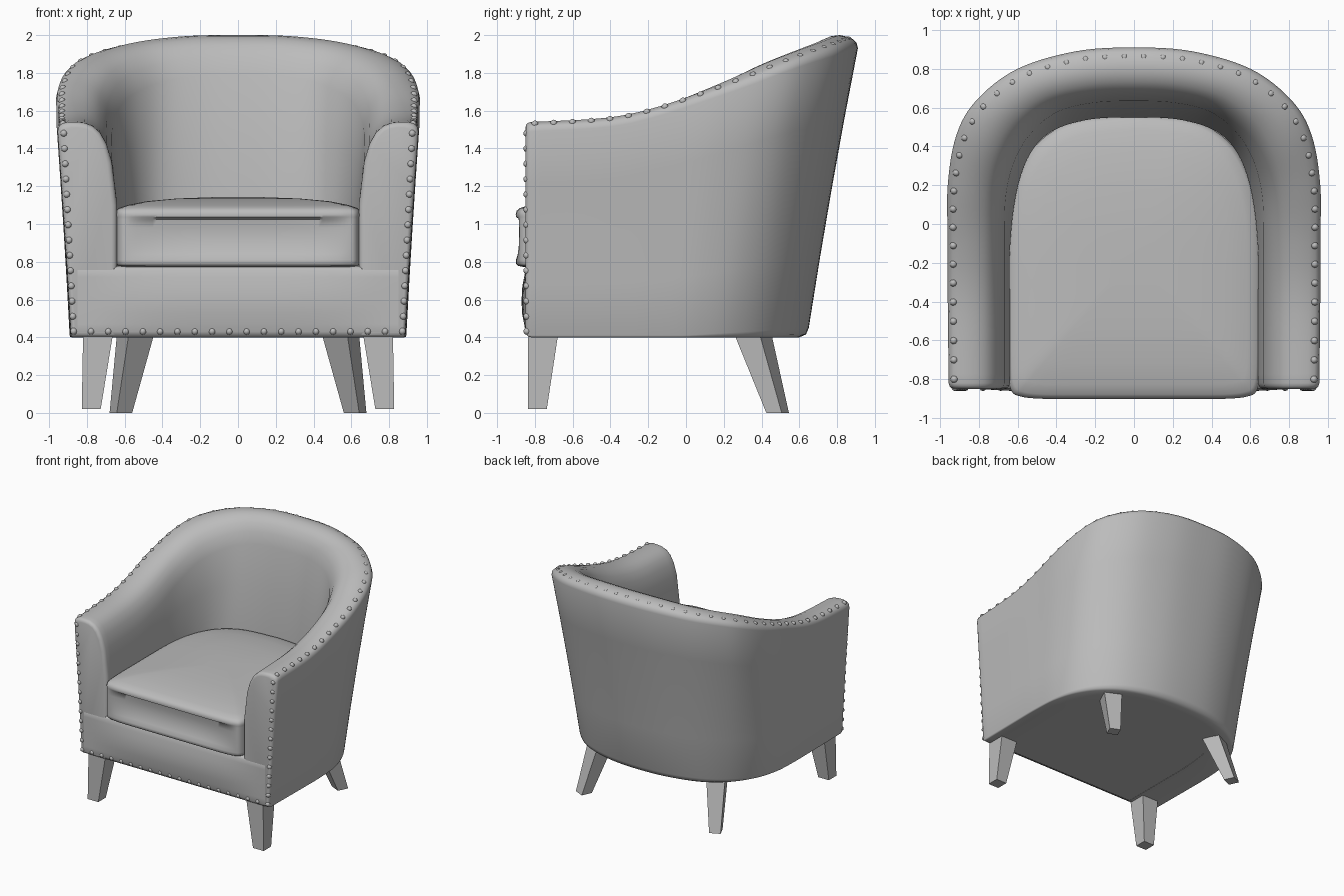
import bpy, bmesh, math
from mathutils import Vector, Matrix

default = bpy.data.objects.get("Cube")
if default:
    bpy.data.objects.remove(default, do_unlink=True)

grey = bpy.data.materials.new("plain grey")
grey.use_nodes = True
grey.diffuse_color = (.5, .5, .5, 1)
for node in grey.node_tree.nodes:
    if node.type == 'BSDF_PRINCIPLED':
        node.inputs["Base Color"].default_value = grey.diffuse_color
        node.inputs["Roughness"].default_value = .7


def finish(bm, name, angle=40):
    """Turn a bmesh into a named, shaded object."""
    bmesh.ops.recalc_face_normals(bm, faces=bm.faces)
    mesh = bpy.data.meshes.new(name)
    bm.to_mesh(mesh)
    bm.free()
    mesh.materials.append(grey)
    ob = bpy.data.objects.new(name, mesh)
    bpy.context.collection.objects.link(ob)
    if angle:
        for other in bpy.context.selected_objects:
            other.select_set(False)
        ob.select_set(True)
        bpy.context.view_layer.objects.active = ob
        bpy.ops.object.shade_smooth_by_angle(angle=math.radians(angle))


def smooth_path(rows, steps):
    """Catmull-Rom interpolation of rows of numbers."""
    out = []
    for i in range(len(rows) - 1):
        quad = [rows[max(0, min(len(rows) - 1, i + k))] for k in (-1, 0, 1, 2)]
        for s in range(steps):
            t = s / steps
            out.append([.5 * (2 * b + (c - a) * t + (2 * a - 5 * b + 4 * c - d) * t * t
                              + (3 * b - a - 3 * c + d) * t ** 3) for a, b, c, d in zip(*quad)])
    return out + [list(rows[-1])]


def loft(bm, rings, closed=True):
    """Bridge successive rings of points; return the vertex rings."""
    vs = [[bm.verts.new(p) for p in ring] for ring in rings]
    for a, b in zip(vs, vs[1:]):
        n = len(a)
        for i in range(n if closed else n - 1):
            j = (i + 1) % n
            bm.faces.new((a[i], a[j], b[j], b[i]))
    return vs


# Wrap-around stations: top outer xy, base outer xy, seat inner xy, top inner xy, height
FRONT = -.82
half = [
    (.955, FRONT, .885, FRONT, .64, FRONT, .668, FRONT, 1.54),
    (.96, -.4, .89, -.4, .64, -.4, .668, -.4, 1.565),
    (.96, -.1, .89, -.17, .64, -.15, .668, -.1, 1.635),
    (.96, .2, .875, .05, .62, .08, .66, .15, 1.745),
    (.915, .46, .82, .24, .58, .26, .61, .34, 1.85),
    (.81, .64, .705, .41, .51, .4, .52, .48, 1.915),
    (.6, .8, .53, .54, .4, .49, .39, .58, 1.965),
    (.3, .89, .28, .625, .22, .54, .21, .625, 1.995),
    (0, .91, 0, .65, 0, .55, 0, .635, 2),
]
mirrored = [tuple(-v if k in (0, 2, 4, 6) else v for k, v in enumerate(r)) for r in half[-2::-1]]
stations = smooth_path(half + mirrored, 6)

BASE = .4
ROLL = ((.025, .022), (.09, .008), (.2, 0), (.35, 0), (.5, .005), (.65, .022), (.78, .055),
        (.9, .115), (1, .21))


def tilt(y):
    """How far the outer rim drops below the crest, growing towards the back."""
    return .02 * max(0, min(1, y / .4))


def section(row):
    """Cross-section of the padded wall: base, outside, rolled top, inside."""
    top, base, seat, inner = [Vector(row[k:k + 2]) for k in (0, 2, 4, 6)]
    h = row[8]
    at = lambda v, z: v.to_3d() + Vector((0, 0, z))
    r = .01 + .04 * max(0, base.y / .65)
    inward = (seat - base).normalized() * r
    low, rim = BASE + r, h - .05 - tilt(top.y)
    pts = [at(seat, BASE), at(base + inward, BASE), at(base + inward * .3, BASE + r * .3)]
    for f in (0, .25, .5, .75, 1):
        pts.append(at(base.lerp(top, f * (.88 + .12 * f)), low + (rim - low) * f))
    for f, drop in ROLL:
        pts.append(at(top.lerp(inner, f), h - drop - tilt(top.y) * max(0, 1 - f / .35)))
    pts += [at(inner.lerp(seat, f), h - .21 + (1.31 - h) * f) for f in (.5, 1)]
    pts.append(at(seat, .75))
    return pts


def arm_front(ring, side):
    """Rounded rings that close an arm, smallest last."""
    cx, cz = side * .8, .96
    rings = []
    for k in (1, 2, 3):
        a = math.radians(30 * k)
        inset = 1 - math.cos(a)
        rings.append([(cx + (p.x - cx) * (1 - .19 * inset), FRONT - .03 * math.sin(a),
                       cz + (p.z - cz) * (1 - .05 * inset)) for p in ring])
    return rings


# Padded arms and back in one sweep, with softened arm fronts
body = [section(r) for r in stations]
bm = bmesh.new()
rings = loft(bm, arm_front(body[0], 1)[::-1] + body + arm_front(body[-1], -1))
bm.faces.new(rings[0])
bm.faces.new(rings[-1])
finish(bm, "arms_and_back", 50)

# Flat underside
bm = bmesh.new()
bm.faces.new([bm.verts.new((r[4], r[5], BASE + .002)) for r in stations])
finish(bm, "underside", 0)

# Front rail with a gently stuffed face, its ends flush with the arm fronts
profile = [(-.82, BASE, 0), (-.842, .408, 0), (-.8505, .43, 0), (-.8505, .47, .3),
           (-.8505, .53, .9), (-.8505, .6, 1), (-.8505, .67, .8), (-.8505, .72, .3),
           (-.8505, .755, 0), (-.842, .77, 0), (-.82, .778, 0), (-.5, .778, 0)]
bm = bmesh.new()
columns = []
for i in range(33):
    u = i / 16 - 1
    swell = .02 * (1 - u ** 4) ** 2
    columns.append([(.85 * u, y - swell * b, z) for y, z, b in profile])
loft(bm, columns, closed=False)
finish(bm, "front_rail", 50)

# Seat cushion: rounded outline, lips above and below a hollow front, crowned top
plan = [(0, -.9), (.1, -.9), (.2, -.9), (.3, -.9), (.4, -.9), (.5, -.898), (.58, -.888),
        (.63, -.86), (.648, -.75), (.65, -.4), (.648, -.1), (.63, .1), (.58, .28), (.48, .43),
        (.3, .53), (0, .56)]
side = smooth_path(plan, 4)
outline = side + [(-x, y) for x, y in side[-2:0:-1]]
# scale, height, depth of the hollow
layers = [(.94, .772, 0), (.985, .778, 0), (1, .79, 0), (1, .81, 0), (1, .84, .014),
          (1, .88, .028), (1, .93, .036), (1, .98, .036), (1, 1.025, .028), (1, 1.037, 0),
          (1.002, 1.05, 0), (.995, 1.07, 0), (.97, 1.085, 0), (.9, 1.1, 0), (.75, 1.12, 0),
          (.5, 1.135, 0), (.2, 1.142, 0)]
MID = -.17


def cushion_point(x, y, scale, z, hollow):
    """Scale the outline about its middle and press in the front face."""
    press = hollow * max(0, 1 - (x / .6) ** 4) if y < -.8 else 0
    return x * scale, MID + (y - MID) * scale + press, z


bm = bmesh.new()
rings = loft(bm, [[cushion_point(x, y, *layer) for x, y in outline] for layer in layers])
bm.faces.new(rings[0])
bm.faces.new(rings[-1])
finish(bm, "seat_cushion", 50)


def leg(name, top, foot, top_size, foot_size, foot_z, turn):
    """Square tapered leg, leaning from top to foot."""
    bm = bmesh.new()
    levels = []
    spin = Matrix.Rotation(turn, 3, 'Z')
    corners = ((-1, -1), (1, -1), (1, 1), (-1, 1))
    for (cx, cy), size, z in ((foot, foot_size, foot_z), (top, top_size, BASE + .03)):
        levels.append([spin @ Vector((a, b, 0)) * size / 2 + Vector((cx, cy, z)) for a, b in corners])
    vs = loft(bm, levels)
    bm.faces.new(vs[0])
    bm.faces.new(vs[1])
    finish(bm, name, 0)


for label, s in (("left", 1), ("right", -1)):
    leg("front_leg_" + label, (s * .74, -.755), (s * .777, -.787), .16, .1, .02, 0)
    leg("back_leg_" + label, (s * .54, .35), (s * .62, .485), .15, .09, 0, -s * math.radians(25))

# Upholstery nails: along the top edge, down the arm fronts, across the rail
spots = []
line = []
for r in stations:
    z = r[8] - .012 - .7 * tilt(r[1])
    f = .1 + .08 * max(0, r[1] / .9)
    line.append(Vector((*r[0:2], z)).lerp(Vector((*r[6:8], z)), f))
lengths = [0]
for a, b in zip(line, line[1:]):
    lengths.append(lengths[-1] + (b - a).length)
COUNT = 48
for n in range(COUNT):
    d = .02 + (lengths[-1] - .04) * n / (COUNT - 1)
    k = next(i for i in range(len(line) - 1) if lengths[i + 1] >= d)
    spots.append(line[k].lerp(line[k + 1], (d - lengths[k]) / (lengths[k + 1] - lengths[k])))
for s in (-1, 1):
    for n in range(1, 14):
        t = n / 13
        spots.append(Vector((s * (.87 + .052 * t), -.842, .43 + 1.05 * t)))
for n in range(20):
    spots.append(Vector((-.87 + 1.74 * n / 19, -.842, .432)))
bm = bmesh.new()
for p in spots:
    bmesh.ops.create_uvsphere(bm, u_segments=10, v_segments=6, radius=.019,
                              matrix=Matrix.Translation(p))
finish(bm, "upholstery_nails", 60)
